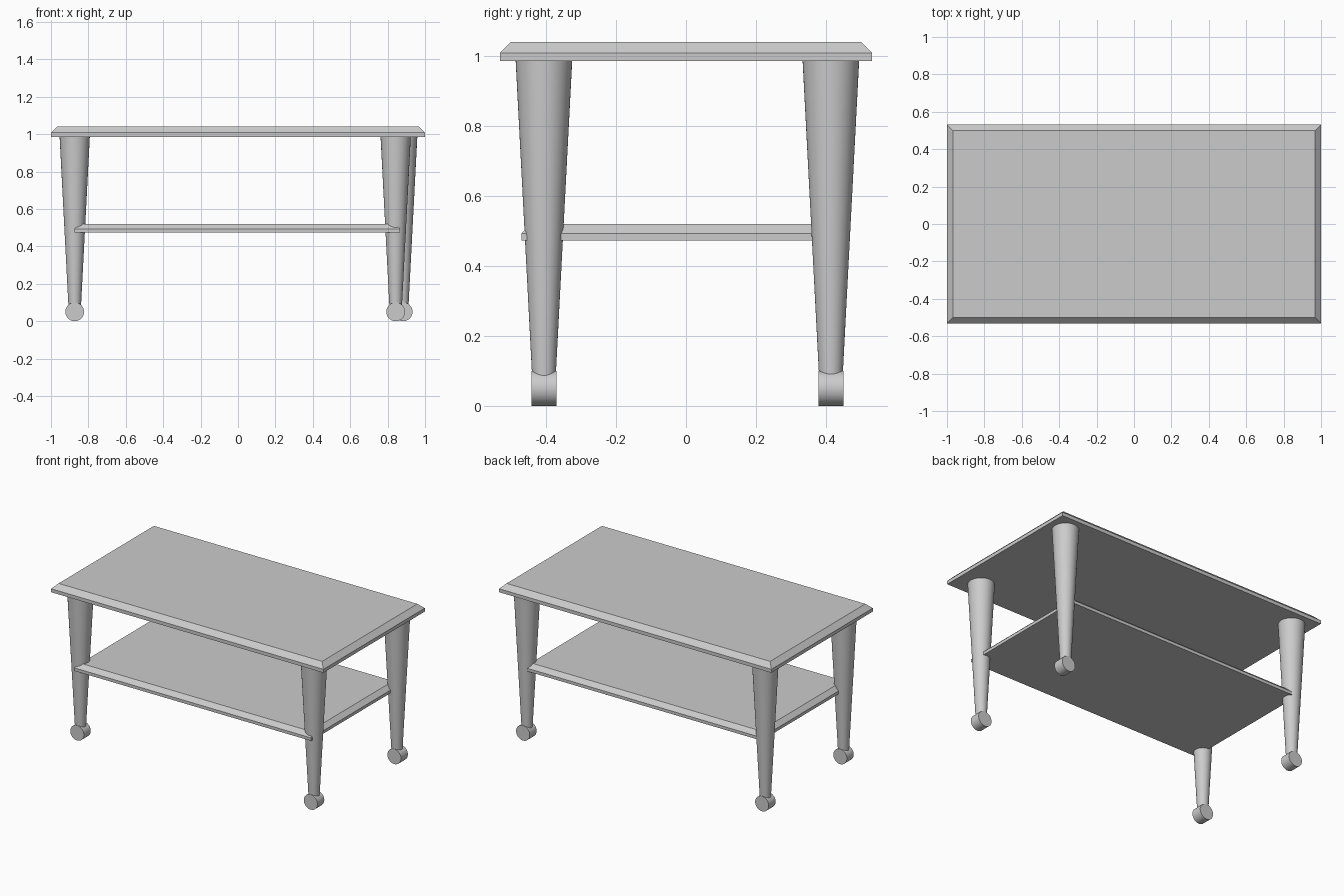
import bpy, bmesh
from math import radians

if "Cube" in bpy.data.objects:
    bpy.data.objects.remove(bpy.data.objects["Cube"])


def board(name, cx, cy, hx, hy, z0, z1, z2, inset):
    """Slab with a straight lower edge and a chamfered upper edge."""
    bm = bmesh.new()
    rings = []
    for z, i in ((z0, 0), (z1, 0), (z2, inset)):
        rings.append([bm.verts.new((cx + sx * (hx - i), cy + sy * (hy - i), z))
                      for sx, sy in ((-1, -1), (1, -1), (1, 1), (-1, 1))])
    bm.faces.new(rings[0][::-1])
    bm.faces.new(rings[-1])
    for a, b in zip(rings, rings[1:]):
        for k in range(4):
            n = (k + 1) % 4
            bm.faces.new((a[k], a[n], b[n], b[k]))
    mesh = bpy.data.meshes.new(name)
    bm.to_mesh(mesh)
    bm.free()
    bpy.context.collection.objects.link(bpy.data.objects.new(name, mesh))


def smooth(name):
    bpy.context.object.name = name
    bpy.ops.object.shade_smooth_by_angle(angle=radians(35))


# Table top and lower shelf
board("table_top", 0, 0, 1.0, 0.532, 0.985, 1.008, 1.04, 0.032)
board("shelf", -0.004, -0.006, 0.871, 0.464, 0.473, 0.493, 0.52, 0.028)

# Tapered legs, each standing on a wheel
LEG_BOTTOM, LEG_TOP = 0.05, 0.99
WHEEL_R, WHEEL_W = 0.05, 0.072
legs = {
    "front_left": (-0.873, -0.406),
    "front_right": (0.843, -0.406),
    "back_left": (-0.873, 0.414),
    "back_right": (0.878, 0.414),
}
for place, (x, y) in legs.items():
    bpy.ops.mesh.primitive_cone_add(
        vertices=48, radius1=0.032, radius2=0.081, depth=LEG_TOP - LEG_BOTTOM,
        location=(x, y, (LEG_TOP + LEG_BOTTOM) / 2))
    smooth(place + "_leg")
    bpy.ops.mesh.primitive_cylinder_add(
        vertices=48, radius=WHEEL_R, depth=WHEEL_W,
        location=(x + (0.005 if place == "back_right" else 0), y, WHEEL_R),
        rotation=(radians(90), 0, 0))
    smooth(place + "_wheel")
